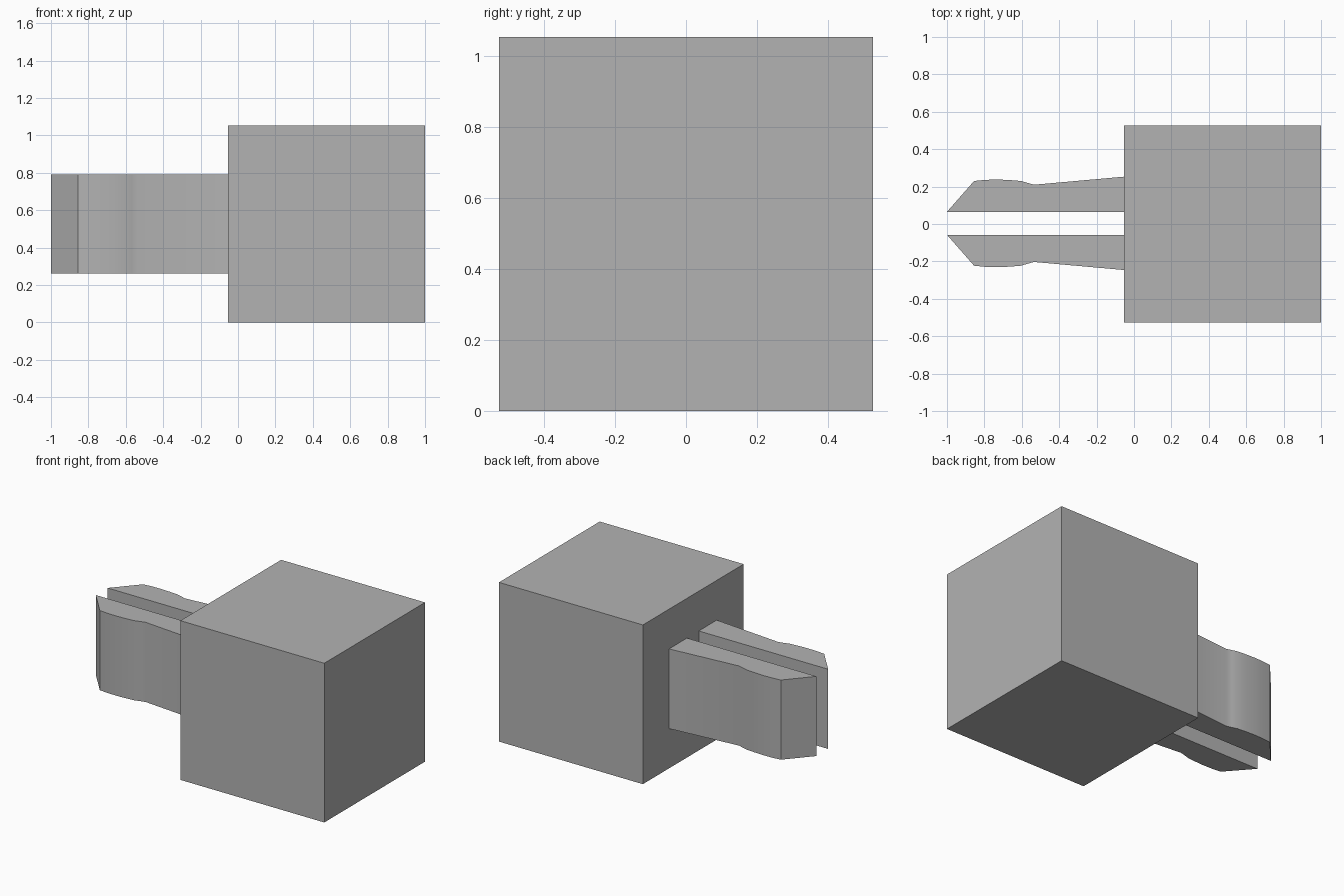
import bpy
import bmesh
import math

if "Cube" in bpy.data.objects:
    bpy.data.objects.remove(bpy.data.objects["Cube"])

grey = bpy.data.materials.new("plain_grey")
grey.diffuse_color = (0.45, 0.45, 0.45, 1)
grey.use_nodes = True
grey.node_tree.nodes["Principled BSDF"].inputs["Base Color"].default_value = grey.diffuse_color

# Block body
SIZE = 1.053
bpy.ops.mesh.primitive_cube_add(size=SIZE, location=(1 - SIZE / 2, 0, SIZE / 2))
body = bpy.context.object
body.name = "block_body"
body.data.materials.append(grey)

# Prong outline: x along the prong, distance outward from its flat inner side
OUTLINE = [(-0.053, 0), (-1.0, 0), (-0.855, 0.165), (-0.795, 0.171),
           (-0.73, 0.173), (-0.665, 0.170), (-0.605, 0.165),
           (-0.57, 0.155), (-0.535, 0.145), (-0.053, 0.188)]
Z_LOW, Z_HIGH = 0.263, 0.79


def make_prong(name, inner_y, side):
    """Extrude the outline upward, with its bulge facing the given side."""
    bm = bmesh.new()
    base = bm.faces.new([bm.verts.new((x, inner_y + side * d, Z_LOW)) for x, d in OUTLINE])
    top = bmesh.ops.extrude_face_region(bm, geom=[base], use_keep_orig=True)["geom"]
    for v in top:
        if isinstance(v, bmesh.types.BMVert):
            v.co.z = Z_HIGH
    bmesh.ops.recalc_face_normals(bm, faces=bm.faces)
    mesh = bpy.data.meshes.new(name)
    bm.to_mesh(mesh)
    bm.free()
    mesh.materials.append(grey)
    prong = bpy.data.objects.new(name, mesh)
    bpy.context.collection.objects.link(prong)
    bpy.ops.object.select_all(action="DESELECT")
    prong.select_set(True)
    bpy.context.view_layer.objects.active = prong
    bpy.ops.object.shade_smooth_by_angle(angle=math.radians(30))


# Pair of plug prongs
make_prong("back_prong", 0.065, 1)
make_prong("front_prong", -0.058, -1)
